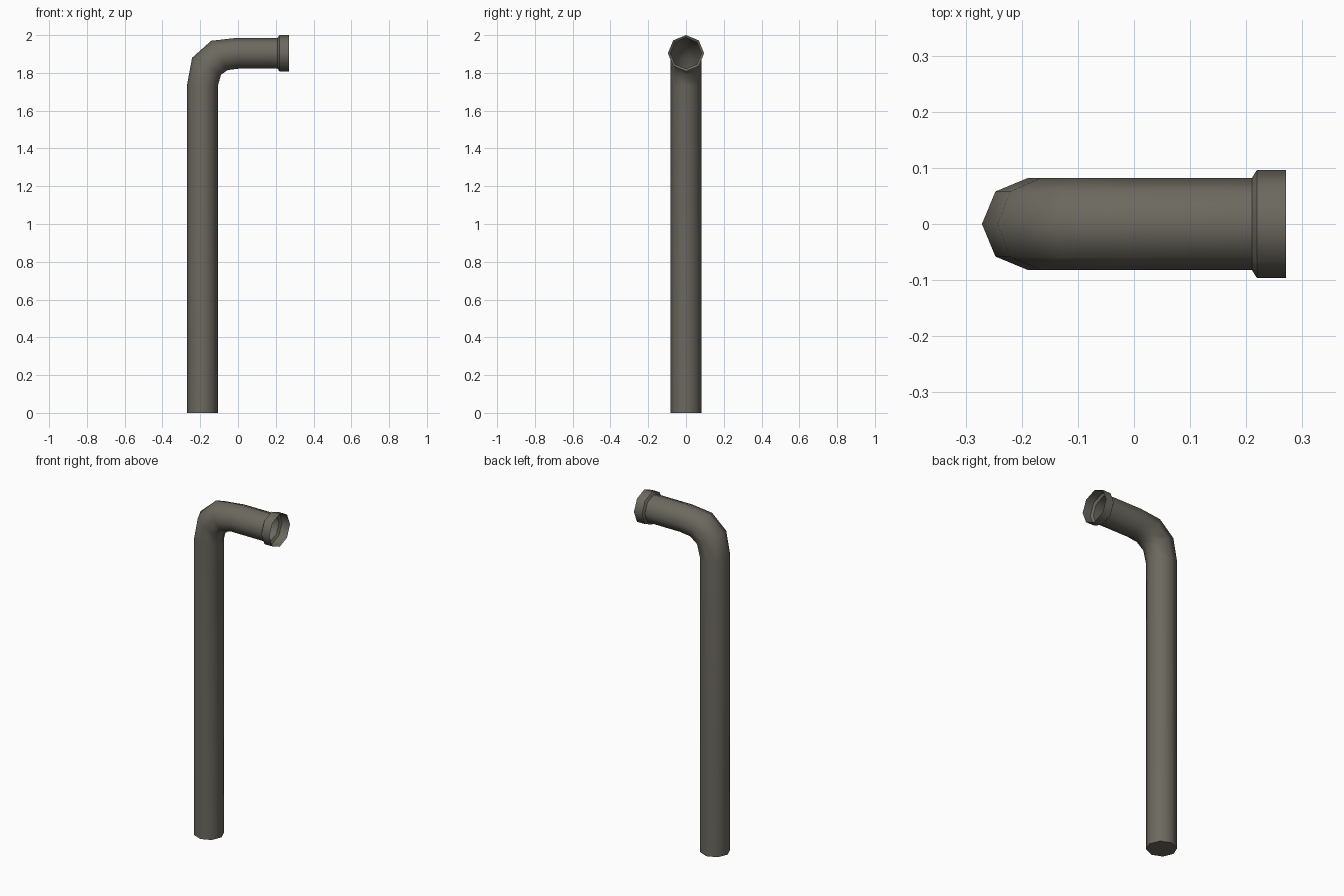
import bpy, bmesh, math
from mathutils import Vector

if "Cube" in bpy.data.objects:
    bpy.data.objects.remove(bpy.data.objects["Cube"])

SIDES = 8
R = 0.082

metal = bpy.data.materials.new("dark grey metal")
metal.diffuse_color = (0.15, 0.14, 0.115, 1)
metal.use_nodes = True
metal.node_tree.nodes["Principled BSDF"].inputs["Base Color"].default_value = metal.diffuse_color


def tube(name, rings, cap_start=False):
    """Skin octagonal rings, each given by its outer and inner (x, z) points and y radius."""
    bm = bmesh.new()
    loops = []
    for outer, inner, ry in rings:
        o = Vector((outer[0], 0, outer[1]))
        i = Vector((inner[0], 0, inner[1]))
        c, u = (o + i) / 2, (o - i) / 2
        loops.append([bm.verts.new(c + u * math.cos(a) + Vector((0, ry * math.sin(a), 0)))
                      for a in (k * math.tau / SIDES for k in range(SIDES))])
    for a, b in zip(loops, loops[1:]):
        for k in range(SIDES):
            n = (k + 1) % SIDES
            bm.faces.new((a[k], b[k], b[n], a[n]))
    if cap_start:
        bm.faces.new(loops[0])
    bmesh.ops.recalc_face_normals(bm, faces=bm.faces)
    # the surface is open at the mouth: make sure normals point outward
    bm.faces.ensure_lookup_table()
    f = bm.faces[0]
    centre = sum((v.co for v in loops[0]), Vector()) / SIDES
    d = f.calc_center_median() - centre
    if cap_start:
        d.z = 0
    else:
        d.x = 0
    if f.normal.dot(d) < 0:
        bmesh.ops.reverse_faces(bm, faces=bm.faces)
    me = bpy.data.meshes.new(name)
    bm.to_mesh(me)
    bm.free()
    me.materials.append(metal)
    ob = bpy.data.objects.new(name, me)
    bpy.context.collection.objects.link(ob)
    bpy.ops.object.select_all(action='DESELECT')
    ob.select_set(True)
    bpy.context.view_layer.objects.active = ob
    bpy.ops.object.shade_smooth_by_angle(angle=math.radians(50))
    return ob


def upright(x, r, z=1.904):
    return ((x, z + r), (x, z - r), r)


# bent pipe: closed foot, elbow, horizontal run
tube("bent_pipe", [
    ((-0.271, 0.0), (-0.107, 0.0), R),
    ((-0.271, 1.73), (-0.107, 1.73), R),
    ((-0.243, 1.88), (-0.09, 1.79), R),
    ((-0.142, 1.97), (-0.055, 1.815), R),
    ((0.0, 1.986), (0.0, 1.822), R),
    upright(0.21, R),
], cap_start=True)

# open collar at the mouth
tube("mouth_collar", [upright(0.21, R), upright(0.219, 0.096), upright(0.271, 0.096)])
